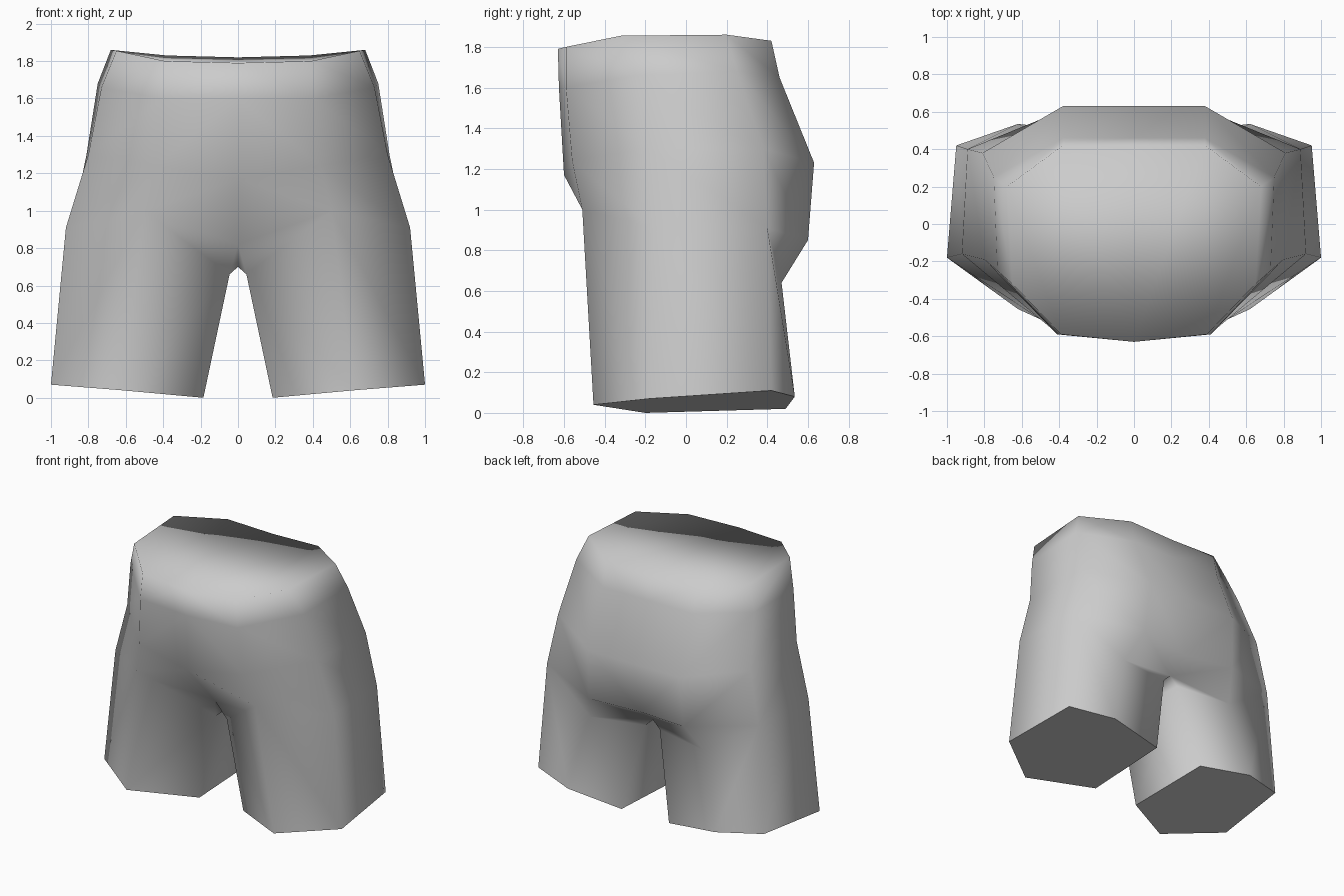
import bpy, bmesh

if "Cube" in bpy.data.objects:
    bpy.data.objects.remove(bpy.data.objects["Cube"])

# Right half of the garment: rings run front centre -> outer side -> back centre
waist = [(0, -.63, 1.79), (.39, -.59, 1.80), (.65, -.32, 1.855),
         (.68, .20, 1.86), (.38, .42, 1.83), (0, .42, 1.82)]
hip = [(0, -.625, 1.60), (.41, -.59, 1.60), (.73, -.25, 1.66),
       (.75, .25, 1.68), (.38, .46, 1.65), (0, .46, 1.65)]
seat = [(0, -.60, 1.17), (.44, -.56, 1.24), (.80, -.19, 1.30),
        (.81, .38, 1.30), (.38, .63, 1.23), (0, .63, 1.23)]
thigh = [(0, -.28, .82), (.50, -.51, 1.00), (.92, -.16, .91),
         (.89, .40, .91), (.40, .60, .85), (0, .54, .83)]
# Crotch: ridge front, ridge back, inner leg front, inner leg back, under-seat fold
crotch = [(0, -.18, .70), (0, .40, .72), (.045, -.20, .66), (.06, .40, .66), (.48, .47, .64)]
# Leg opening: front, outer front, outer back, back, inner back, inner front
hem = [(.62, -.455, .04), (1, -.18, .07), (.95, .42, .11),
       (.62, .535, .08), (.20, .49, .02), (.185, -.20, 0)]

bm = bmesh.new()
T, U, S, W, C, L = [[bm.verts.new(p) for p in ring]
                    for ring in (waist, hip, seat, thigh, crotch, hem)]


def face(*verts, smooth=True):
    f = bm.faces.new(verts)
    f.smooth = smooth
    return f


# Waist to thigh bands
for upper, lower in ((T, U), (U, S), (S, W)):
    for i in range(5):
        face(upper[i], lower[i], lower[i + 1], upper[i + 1])

# Closed waist top
face(T[0], T[1], T[4], T[5])
face(T[1], T[2], T[3], T[4])

# Crotch and under-seat
Cf, Cb, If, Ib, Bx = C
face(W[0], Cf, If, W[1])
face(Cf, Cb, Ib, If)
face(Cb, W[5], W[4], Bx)
face(Cb, Bx, Ib)

# Leg tube
face(W[1], L[0], L[1], W[2])
face(W[2], L[1], L[2], W[3])
face(W[3], L[2], L[3], Bx)
face(W[3], Bx, W[4])
face(Bx, L[3], L[4], Ib)
face(Ib, L[4], L[5], If)
face(If, L[5], L[0], W[1])

# Flat leg end
face(*reversed(L), smooth=False)

bmesh.ops.recalc_face_normals(bm, faces=bm.faces)
# The half is open at the middle, so make sure the outer side faces +x
outer = max(bm.faces, key=lambda f: f.calc_center_median().x)
outer.normal_update()
if outer.normal.x < 0:
    bmesh.ops.reverse_faces(bm, faces=bm.faces)

mesh = bpy.data.meshes.new("shorts")
bm.to_mesh(mesh)
bm.free()
shorts = bpy.data.objects.new("shorts", mesh)
bpy.context.collection.objects.link(shorts)

# Mirror into the left half
mirror = shorts.modifiers.new("mirror", 'MIRROR')
mirror.use_clip = True
mirror.merge_threshold = 0.001

grey = bpy.data.materials.new("light grey cloth")
grey.diffuse_color = (.6, .6, .6, 1)
grey.use_nodes = True
grey.node_tree.nodes["Principled BSDF"].inputs["Base Color"].default_value = grey.diffuse_color
mesh.materials.append(grey)
